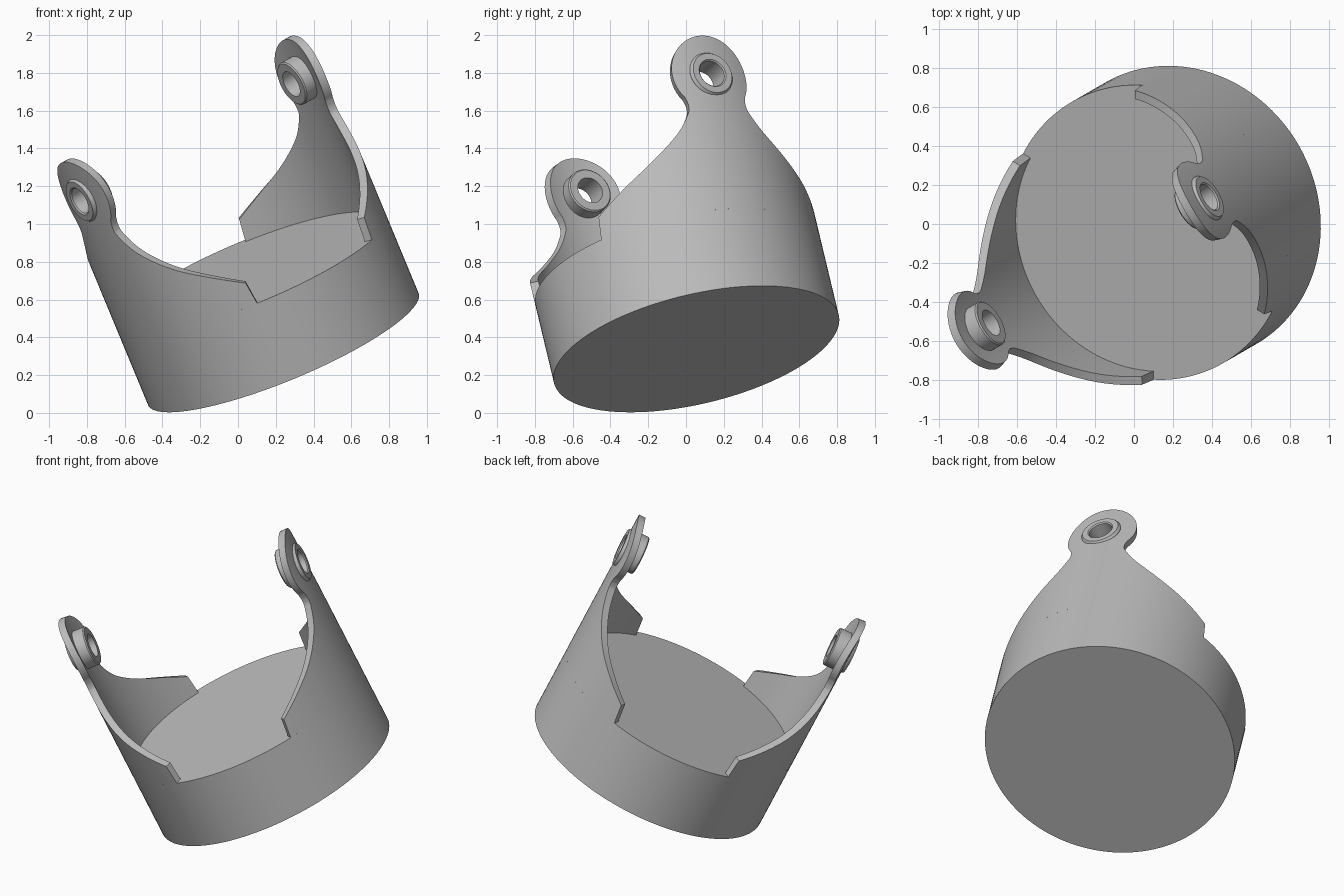
import bpy, bmesh, math
from mathutils import Matrix, Vector

cube = bpy.data.objects.get("Cube")
if cube:
    bpy.data.objects.remove(cube, do_unlink=True)

R_OUT, R_IN, FLOOR = 0.775, 0.73, 0.455
HOLE_H, TAB_R = 1.244, 0.225

# The whole cup leans over: local z is the cup axis, local x points at one ear
FRAME = (Matrix.Translation((0.24, 0.055, 0.338))
         @ Matrix.Rotation(math.radians(30), 4, 'Z')
         @ Matrix.Rotation(math.radians(-25.6), 4, 'Y'))

grey = bpy.data.materials.new("plain_grey")
grey.use_nodes = True
colour = (0.5, 0.5, 0.5, 1)
grey.diffuse_color = colour
grey.node_tree.nodes["Principled BSDF"].inputs["Base Color"].default_value = colour


def make(name, bm, matrix=FRAME):
    bmesh.ops.recalc_face_normals(bm, faces=bm.faces)
    mesh = bpy.data.meshes.new(name)
    bm.to_mesh(mesh)
    bm.free()
    mesh.materials.append(grey)
    obj = bpy.data.objects.new(name, mesh)
    bpy.context.collection.objects.link(obj)
    obj.matrix_world = matrix
    return obj


def smooth(obj):
    bpy.ops.object.select_all(action='DESELECT')
    obj.select_set(True)
    bpy.context.view_layer.objects.active = obj
    bpy.ops.object.shade_smooth_by_angle(angle=math.radians(30))


def catmull(pts, steps=6):
    pts = [Vector(p) for p in pts]
    pts = [2 * pts[0] - pts[1]] + pts + [2 * pts[-1] - pts[-2]]
    out = []
    for a, b, c, d in zip(pts, pts[1:], pts[2:], pts[3:]):
        for i in range(steps):
            t = i / steps
            out.append(0.5 * (2 * b + (c - a) * t + (2 * a - 5 * b + 4 * c - d) * t * t
                              + (3 * b - a - 3 * c + d) * t ** 3))
    return out + [pts[-2]]


def ear_outline():
    """Half width and height, from the tip of the tab down to the floor."""
    rows = []
    for i in range(25):
        a = math.radians(89 - 124 * i / 24)
        rows.append((TAB_R * math.cos(a), HOLE_H + TAB_R * math.sin(a)))
    flare = [rows[-1], (0.176, 1.07), (0.19, 1.02), (0.276, 0.91),
             (0.442, 0.783), (0.628, 0.675), (0.795, 0.58)]
    rows += [tuple(p) for p in catmull(flare)[1:]]
    return rows + [(0.81, FLOOR)]


def ear_mesh(cols=48):
    bm = bmesh.new()
    sheets = []
    for r in (R_OUT, R_IN):
        sheet = []
        for w, h in ear_outline():
            angles = [w / R_OUT * (2 * j / cols - 1) for j in range(cols + 1)]
            sheet.append([bm.verts.new((r * math.cos(a), r * math.sin(a), h)) for a in angles])
        sheets.append(sheet)
        for p, q in zip(sheet, sheet[1:]):
            for j in range(cols):
                bm.faces.new((p[j], p[j + 1], q[j + 1], q[j]))
    # Rim joining the outer and inner sheets
    loops = []
    for s in sheets:
        loops.append(s[0] + [row[-1] for row in s[1:]]
                     + s[-1][-2::-1] + [row[0] for row in s[-2:0:-1]])
    n = len(loops[0])
    for i in range(n):
        k = (i + 1) % n
        bm.faces.new((loops[0][i], loops[0][k], loops[1][k], loops[1][i]))
    return bm


def boss_mesh():
    bm = bmesh.new()
    profile = [(0.073, 0.65), (0.118, 0.65), (0.125, 0.657), (0.125, 0.772),
               (0.115, 0.787), (0.08, 0.787), (0.073, 0.78)]
    verts = [bm.verts.new((x, r, HOLE_H)) for r, x in profile]
    edges = [bm.edges.new((verts[i - 1], verts[i])) for i in range(len(verts))]
    bmesh.ops.spin(bm, geom=verts + edges, cent=(0, 0, HOLE_H), axis=(1, 0, 0),
                   angle=math.tau, steps=48)
    bmesh.ops.remove_doubles(bm, verts=bm.verts, dist=0.0001)
    return bm


# Solid round base, whose top is the floor between the ears
bm = bmesh.new()
bmesh.ops.create_cone(bm, cap_ends=True, segments=128, radius1=R_OUT, radius2=R_OUT,
                      depth=FLOOR, matrix=Matrix.Translation((0, 0, FLOOR / 2)))
smooth(make("base", bm))

# Two opposite ears, each with a pierced boss
for side, turn in (("left", 0), ("right", math.pi)):
    matrix = FRAME @ Matrix.Rotation(turn, 4, 'Z')
    ear = make(side + "_ear", ear_mesh(), matrix)

    bm = bmesh.new()
    place = Matrix.Translation((R_OUT, 0, HOLE_H)) @ Matrix.Rotation(math.pi / 2, 4, 'Y')
    bmesh.ops.create_cone(bm, cap_ends=True, segments=48, radius1=0.1, radius2=0.1,
                          depth=0.4, matrix=place)
    cutter = make("hole_cutter", bm, matrix)
    cutter.hide_render = True
    cut = ear.modifiers.new("hole", 'BOOLEAN')
    cut.operation = 'DIFFERENCE'
    cut.solver = 'EXACT'
    cut.object = cutter
    bpy.context.view_layer.update()
    done = ear.evaluated_get(bpy.context.evaluated_depsgraph_get())
    mesh = bpy.data.meshes.new_from_object(done)
    ear.modifiers.clear()
    ear.data = mesh
    bpy.data.objects.remove(cutter, do_unlink=True)
    smooth(ear)

    smooth(make(side + "_boss", boss_mesh(), matrix))
